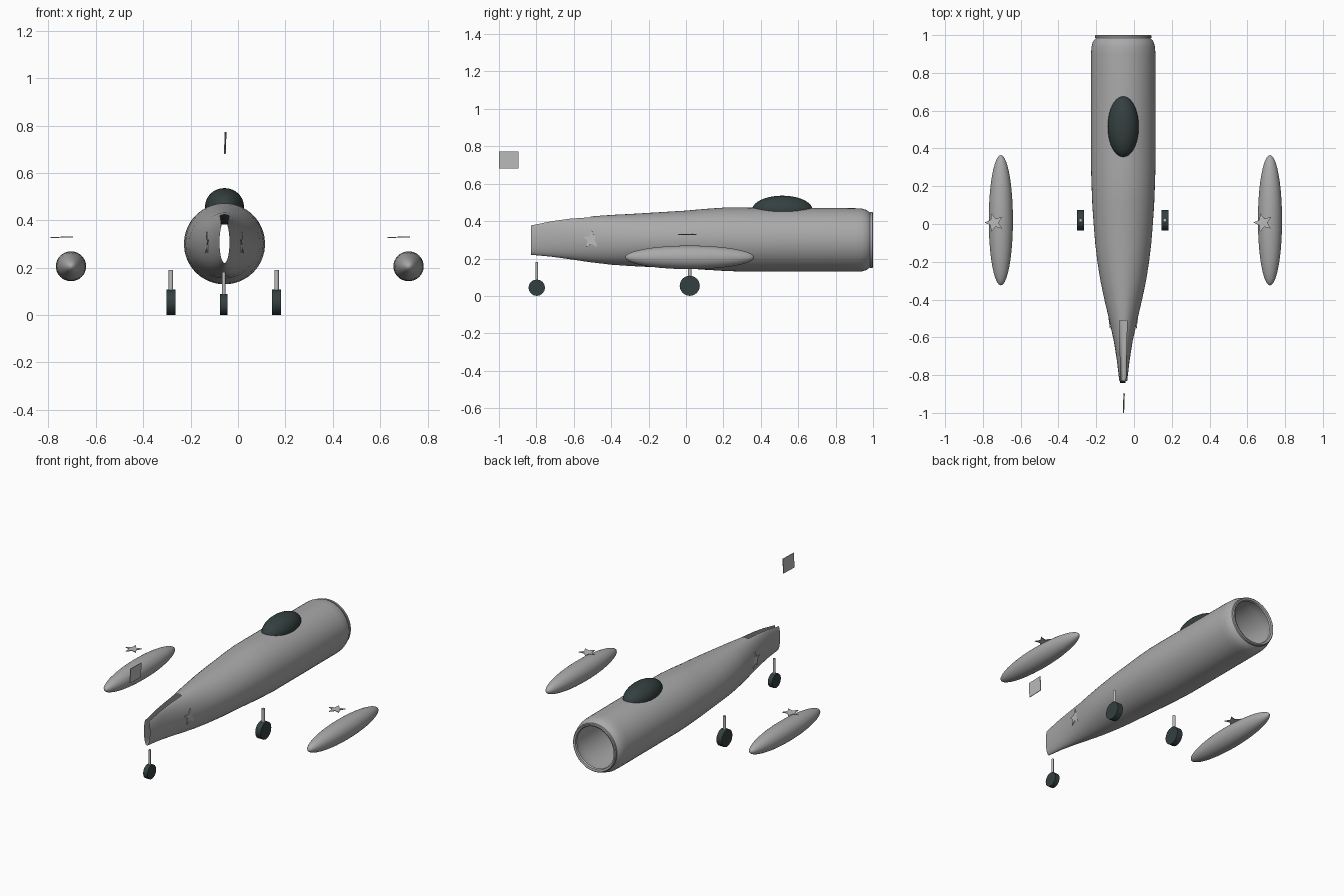
import bpy, bmesh, math
from mathutils import Matrix, Vector

if "Cube" in bpy.data.objects:
    bpy.data.objects.remove(bpy.data.objects["Cube"], do_unlink=True)

AXIS = -0.057  # fuselage centre line


def material(name, value):
    m = bpy.data.materials.new(name)
    m.use_nodes = True
    m.diffuse_color = (*value, 1)
    m.node_tree.nodes["Principled BSDF"].inputs["Base Color"].default_value = (*value, 1)
    return m


grey = material("body grey", (0.4, 0.4, 0.4))
light = material("metal grey", (0.5, 0.5, 0.5))
dark = material("dark green grey", (0.035, 0.05, 0.05))


def finish(name, bm, mat, smooth=None):
    mesh = bpy.data.meshes.new(name)
    bmesh.ops.recalc_face_normals(bm, faces=bm.faces)
    bm.to_mesh(mesh)
    bm.free()
    mesh.materials.append(mat)
    ob = bpy.data.objects.new(name, mesh)
    bpy.context.collection.objects.link(ob)
    if smooth:
        bpy.ops.object.select_all(action="DESELECT")
        ob.select_set(True)
        bpy.context.view_layer.objects.active = ob
        bpy.ops.object.shade_smooth_by_angle(angle=math.radians(smooth))
    return ob


def ellipsoid(name, centre, radii, mat):
    # poles point along y
    bm = bmesh.new()
    m = Matrix.Translation(centre) @ Matrix.Diagonal((*radii, 1)) @ Matrix.Rotation(math.pi / 2, 4, "X")
    bmesh.ops.create_uvsphere(bm, u_segments=32, v_segments=20, radius=1, matrix=m)
    finish(name, bm, mat, 60)


def cylinder(name, centre, radius, depth, axis, mat, sides):
    bm = bmesh.new()
    turn = Matrix.Rotation(math.pi / 2, 4, "Y") if axis == "X" else Matrix()
    bmesh.ops.create_cone(bm, cap_ends=True, segments=sides, radius1=radius, radius2=radius,
                          depth=depth, matrix=Matrix.Translation(centre) @ turn)
    finish(name, bm, mat, 35)


def star(name, matrix, mat, r=0.052, thick=0.004):
    bm = bmesh.new()
    verts = []
    for i in range(10):
        a = math.pi * i / 5
        d = r if i % 2 == 0 else r * 0.45
        verts.append(bm.verts.new((d * math.cos(a), d * math.sin(a), -thick / 2)))
    face = bm.faces.new(verts)
    ext = bmesh.ops.extrude_face_region(bm, geom=[face])
    bmesh.ops.translate(bm, vec=(0, 0, thick), verts=[v for v in ext["geom"] if isinstance(v, bmesh.types.BMVert)])
    bm.transform(matrix)
    finish(name, bm, mat)


# Fuselage: open shell, stations are (y, half width, top z, bottom z)
SLOT_END = -0.51
stations = [
    (-0.83, 0.021, 0.395, 0.22), (-0.72, 0.034, 0.41, 0.21), (-0.62, 0.05, 0.42, 0.196),
    (SLOT_END, 0.074, 0.425, 0.18), (-0.4, 0.1, 0.433, 0.167), (-0.3, 0.121, 0.438, 0.16),
    (-0.2, 0.137, 0.444, 0.155), (-0.1, 0.149, 0.45, 0.152), (0, 0.157, 0.456, 0.147),
    (0.1, 0.164, 0.465, 0.14), (0.2, 0.168, 0.472, 0.134), (0.3, 0.171, 0.472, 0.13),
    (0.9, 0.171, 0.469, 0.13)]
# rounded rear edge and inward lip: (y, radius)
for y, r in [(0.94, 0.168), (0.965, 0.161), (0.98, 0.149), (0.984, 0.145), (0.985, 0.15),
             (0.996, 0.15), (1.0, 0.145), (0.996, 0.134), (0.985, 0.13)]:
    stations.append((y, r, 0.299 + r, 0.299 - r))

bm = bmesh.new()
SEG = 48
rings = []
for y, hw, top, bottom in stations:
    slot = 0.013 + 0.007 * min(1, (y + 0.83) / 0.32)
    a0 = math.asin(slot / hw)
    ring = []
    for i in range(SEG + 1):
        a = a0 + (2 * math.pi - 2 * a0) * i / SEG
        ring.append(bm.verts.new((AXIS + hw * math.sin(a), y,
                                  (top + bottom) / 2 + (top - bottom) / 2 * math.cos(a))))
    ring.append(bm.verts.new((AXIS, y, top)))
    rings.append(ring)
for j in range(len(rings) - 1):
    closed = stations[j][0] >= SLOT_END
    a, b = rings[j], rings[j + 1]
    for i in range(SEG + 2 if closed else SEG):
        k = (i + 1) % (SEG + 2)
        bm.faces.new((a[i], a[k], b[k], b[i]))
finish("fuselage", bm, grey, 50)

# Canopy
ellipsoid("canopy", (AXIS, 0.515, 0.459), (0.082, 0.162, 0.077), dark)

# Wing tip tanks and the stars above them
for side, tank_x, star_x in (("right", -0.705, -0.74), ("left", 0.72, 0.683)):
    ellipsoid(side + "_tank", (tank_x, 0.02, 0.206), (0.064, 0.345, 0.063), grey)
    star(side + "_wing_star", Matrix.Translation((star_x, 0.007, 0.329))
         @ Matrix.Rotation(math.radians(-2), 4, "Y") @ Matrix.Rotation(math.radians(107), 4, "Z"), light)

# Stars half sunk in the fuselage sides
for side, s in (("right", -1), ("left", 1)):
    star(side + "_body_star", Matrix.Translation((AXIS + s * 0.075, -0.505, 0.302))
         @ Matrix.Rotation(math.radians(-7 * s), 4, "Z")
         @ Matrix.Rotation(math.pi / 2, 4, "Y") @ Matrix.Rotation(math.pi, 4, "Z"), light, 0.05)

# Wheels and struts: x, y, wheel radius, wheel width, strut radius, strut top
for name, x, y, r, w, sr, top in (
        ("right", -0.283, 0.02, 0.054, 0.037, 0.0095, 0.19),
        ("left", 0.163, 0.02, 0.054, 0.037, 0.0095, 0.19),
        ("tail", -0.06, -0.798, 0.044, 0.03, 0.007, 0.182)):
    cylinder(name + "_wheel", (x, y, r), r, w, "X", dark, 16)
    cylinder(name + "_strut", (x, y, (r + top) / 2), sr, top - r, "Z", light, 12)

# Fin plate
bm = bmesh.new()
bmesh.ops.create_cube(bm, size=1, matrix=Matrix.Translation((-0.054, -0.948, 0.726))
                      @ Matrix.Rotation(math.radians(-2), 4, "Z") @ Matrix.Rotation(math.radians(2), 4, "Y")
                      @ Matrix.Diagonal((0.004, 0.104, 0.092, 1)))
finish("fin_plate", bm, light)
